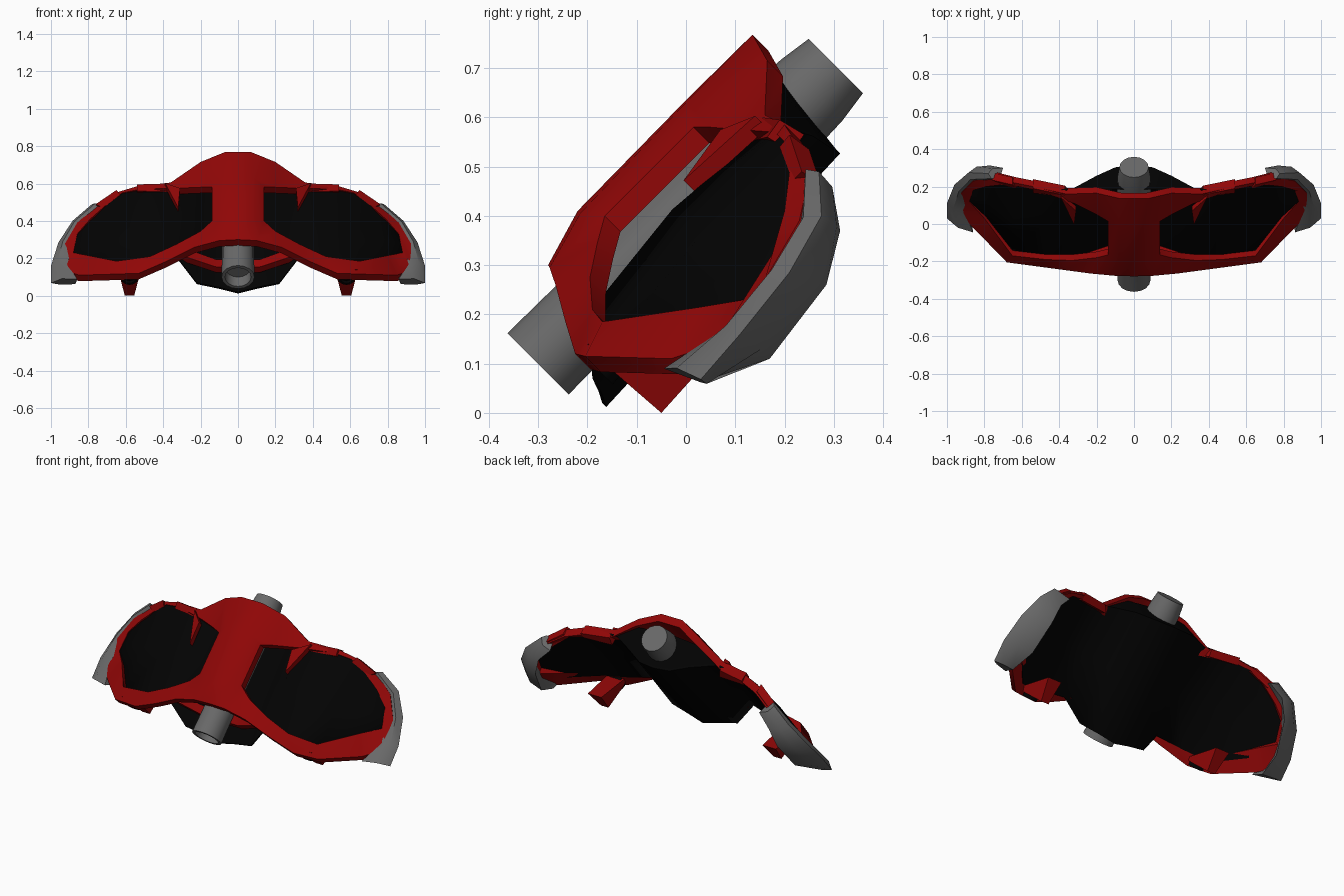
import bpy, bmesh, math
from mathutils import Vector

if "Cube" in bpy.data.objects:
    bpy.data.objects.remove(bpy.data.objects["Cube"])


def material(name, rgb):
    m = bpy.data.materials.new(name)
    m.diffuse_color = (*rgb, 1)
    m.use_nodes = True
    m.node_tree.nodes["Principled BSDF"].inputs["Base Color"].default_value = m.diffuse_color
    return m


RED = material("red", (0.28, 0.002, 0.002))
BLACK = material("black", (0.0008, 0.0008, 0.0008))
GREY = material("grey", (0.14, 0.14, 0.14))


def finish(bm, name, mat, angle=35):
    bmesh.ops.recalc_face_normals(bm, faces=bm.faces)
    me = bpy.data.meshes.new(name)
    bm.to_mesh(me)
    bm.free()
    ob = bpy.data.objects.new(name, me)
    bpy.context.collection.objects.link(ob)
    me.materials.append(mat)
    bpy.ops.object.select_all(action='DESELECT')
    ob.select_set(True)
    bpy.context.view_layer.objects.active = ob
    bpy.ops.object.shade_smooth_by_angle(angle=math.radians(angle))
    return ob


def plate(name, pts, faces, depth, mat, angle=35):
    """Mirror a half sheet over x=0 and thicken it by the depth vector."""
    bm = bmesh.new()
    for s in (1, -1):
        vs = [bm.verts.new((p[0] * s, p[1], p[2])) for p in pts]
        for f in faces:
            bm.faces.new([vs[i] for i in (f if s > 0 else f[::-1])])
    bmesh.ops.remove_doubles(bm, verts=bm.verts, dist=1e-4)
    if depth:
        res = bmesh.ops.extrude_face_region(bm, geom=bm.faces[:], use_keep_orig=True)
        new = [g for g in res['geom'] if isinstance(g, bmesh.types.BMVert)]
        bmesh.ops.translate(bm, verts=new, vec=depth)
    return finish(bm, name, mat, angle)


def grid_faces(rows, cols, closed=False):
    last = cols if closed else cols - 1
    return [(r * cols + c, r * cols + (c + 1) % cols,
             (r + 1) * cols + (c + 1) % cols, (r + 1) * cols + c)
            for r in range(rows - 1) for c in range(last)]


# Central spine of the red frame, and the sides of the spine
spine = [(0, -.28, .30), (0, -.22, .41), (0, 0, .635), (0, .135, .768),
         (.10, -.277, .295), (.08, -.215, .405), (.085, 0, .63), (.07, .135, .768),
         (.14, -.165, .40), (.14, .015, .58)]
spine_faces = [(0, 4, 5, 1), (1, 5, 6, 2), (2, 6, 7, 3), (5, 8, 9, 6), (4, 8, 5)]

# Red rim: outer and inner edge running round each wing opening
outer = [(.23, -.265, .26), (.38, -.245, .185), (.53, -.225, .12), (.68, -.205, .115),
         (.85, -.03, .11), (.94, .06, .14), (.93, .16, .27), (.86, .23, .39),
         (.76, .25, .48), (.64, .22, .555), (.54, .20, .585), (.36, .16, .605),
         (.2, .165, .715)]
inner = [(.2, -.18, .345), (.33, -.195, .275), (.47, -.19, .21), (.65, -.17, .185),
         (.80, .03, .215), (.88, .12, .23), (.86, .18, .33), (.79, .20, .41),
         (.70, .21, .49), (.62, .20, .55), (.52, .18, .57), (.32, .11, .575),
         (.2, .05, .58)]
n, o, i = len(outer), len(spine), len(spine) + len(outer)
rim = [(o + k, o + k + 1, i + k + 1, i + k) for k in range(n - 1)]
rim += [(4, o, i, 8), (6, 9, i + n - 1, o + n - 1), (6, o + n - 1, 7)]
plate("red_frame", spine + outer + inner, spine_faces + rim, (0, .032, -.032), RED, 50)

# Pointed red horns reaching down into the openings
plate("frame_horns", [(.39, .14, .603), (.32, -.005, .472), (.31, .07, .575)],
      [(0, 1, 2)], (0, .025, -.025), RED)

# Raised tabs along the top edge
plate("inner_edge_tabs", [(.54, .19, .595), (.37, .155, .60), (.36, .145, .555), (.54, .165, .56)],
      [(0, 1, 2, 3)], (0, .05, -.03), RED)
plate("outer_edge_tabs", [(.65, .21, .565), (.76, .235, .49), (.72, .215, .47), (.63, .19, .54)],
      [(0, 1, 2, 3)], (0, .04, -.03), RED)

# Red cross brace below the spine
plate("lower_brace", [(0, -.13, .19), (.12, -.14, .195), (.30, -.2, .26),
                      (.30, -.2, .215), (.12, -.17, .155), (0, -.16, .15)],
      [(0, 1, 4, 5), (1, 2, 3, 4)], (0, .03, -.03), RED)

# Black backing: central trough that flows into the wing panels
low = [(0, -.17, .02), (.1, -.178, .045), (.22, -.19, .07), (.32, -.2, .2), (.48, -.175, .165),
       (.65, -.155, .14), (.79, 0, .15), (.91, .1, .18)]
top = [(0, .305, .535), (.1, .295, .54), (.2, .25, .57), (.33, .18, .59), (.5, .19, .575),
       (.65, .215, .545), (.75, .235, .46), (.87, .215, .36)]
bulge = [0, 0, 0, .018, .012, .008, 0, 0]
mid = [(Vector(a) + Vector(b)) / 2 + Vector((0, -k, k)) for a, b, k in zip(low, top, bulge)]
plate("black_backing", low + mid + top, grid_faces(3, len(low)), (0, .008, -.008), BLACK, 75)

# Black wall closing the top of the trough around the tube
plate("rear_wall", top[:4] + [(0, .185, .685), (.07, .185, .685), (.2, .18, .67), (.34, .175, .595)],
      grid_faces(2, 4), None, BLACK, 75)

# Grey wing tips: closed loft through front, outer, back and inside edges
front_edge = [(.72, .24, .475), (.84, .225, .37), (.89, .16, .27), (.91, .075, .17), (.86, -.045, .09)]
outer_edge = [(.78, .27, .49), (.885, .275, .40), (.96, .21, .285), (1.0, .11, .16), (1.0, .03, .068)]
rear_edge = [(.70, .30, .44), (.77, .313, .37), (.81, .285, .26), (.85, .17, .11), (.87, .03, .062)]
tip = []
for f, u, b in zip(front_edge, outer_edge, rear_edge):
    f, u, b = Vector(f), Vector(u), Vector(b)
    crown = (f + u) / 2 + Vector((.012, -.012, .012))
    side = (u + b) / 2 + Vector((.015, .012, -.006))
    tip += [f, crown, u, side, b]
plate("wing_tips", tip, grid_faces(5, 5, True) + [(4, 3, 2, 1, 0), (20, 21, 22, 23, 24)],
      None, GREY, 40)

# Feet under the rim
plate("feet", [(.53, -.205, .14), (.53, -.16, .095), (.555, -.05, .0), (.54, .04, .10),
               (.64, -.2, .14), (.63, -.16, .095), (.605, -.05, .0), (.63, .04, .10)],
      [(0, 1, 2, 3), (7, 6, 5, 4), (0, 4, 5, 1), (1, 5, 6, 2), (2, 6, 7, 3), (3, 7, 4, 0)],
      None, RED, 20)


def lathe(name, profile, centre, direction, mat, sides=16):
    """Spin (distance, radius) pairs round an axis."""
    rot = Vector(direction).to_track_quat('Z', 'Y')
    bm = bmesh.new()
    rings = []
    for d, r in profile:
        rings.append([bm.verts.new(Vector(centre) + rot @ Vector(
            (r * math.cos(2 * math.pi * k / sides), r * math.sin(2 * math.pi * k / sides), d)))
            for k in range(sides)])
    for a, b in zip(rings, rings[1:]):
        for k in range(sides):
            bm.faces.new((a[k], a[(k + 1) % sides], b[(k + 1) % sides], b[k]))
    bm.faces.new(rings[0][::-1])
    bm.faces.new(rings[-1])
    return finish(bm, name, mat)


# Grey central tube with a recessed front mouth
lathe("central_tube", [(-.36, .065), (-.425, .07), (-.425, .088), (-.26, .086),
                       (.30, .09), (.36, .088), (.43, .078)],
      (0, 0, .40), (0, 1, 1), GREY)

# Small round lamps on the feet
for s, side in ((1, "right"), (-1, "left")):
    lathe(side + "_lamp", [(0, .04), (.05, .045), (.05, .032), (.035, .03), (.035, .014), (.05, .012)],
          (s * .58, -.145, .125), (0, -1, -1), BLACK, 12)
